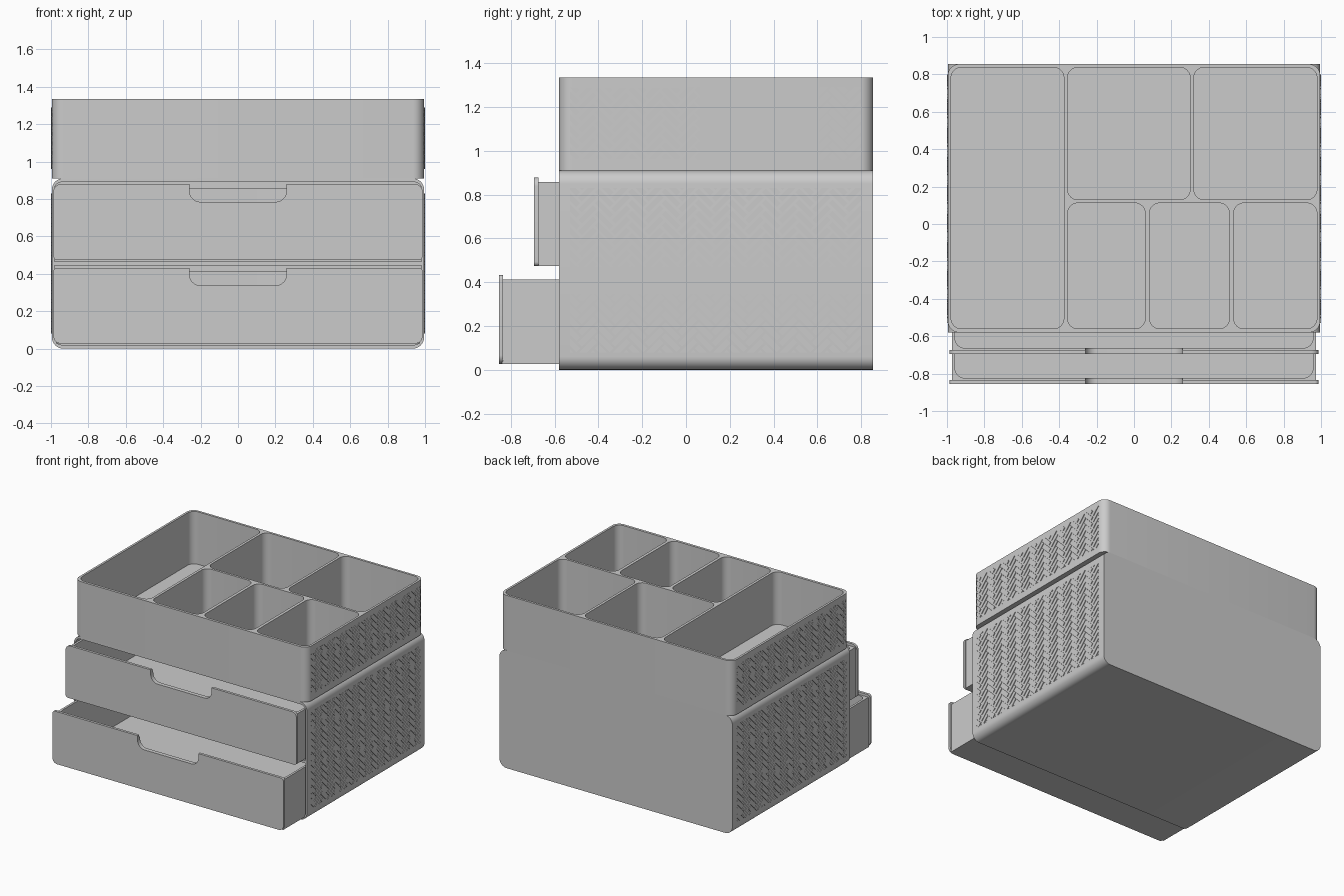
import bpy, bmesh, math
from mathutils import Vector, Matrix

cube = bpy.data.objects.get("Cube")
if cube:
    bpy.data.objects.remove(cube)

grey = bpy.data.materials.new("light grey plastic")
grey.use_nodes = True
COLOUR = (0.6, 0.6, 0.6, 1)
grey.diffuse_color = COLOUR
grey.node_tree.nodes["Principled BSDF"].inputs["Base Color"].default_value = COLOUR

FRONT, BACK, SIDE = -0.58, 0.855, 0.995


def finish(name, bm):
    bmesh.ops.recalc_face_normals(bm, faces=bm.faces)
    mesh = bpy.data.meshes.new(name)
    bm.to_mesh(mesh)
    bm.free()
    mesh.materials.append(grey)
    obj = bpy.data.objects.new(name, mesh)
    bpy.context.collection.objects.link(obj)
    return obj


def prism(name, u, v, depth, radii, axis):
    """Rounded rectangle extruded along z (u=x, v=y) or along y (u=x, v=z).
    radii: (low v corners, high v corners)."""
    bm = bmesh.new()
    lo, hi = radii
    corners = [(u[1], v[1], hi, 0), (u[0], v[1], hi, 1),
               (u[0], v[0], lo, 2), (u[1], v[0], lo, 3)]
    outline = []
    for cu, cv, r, quarter in corners:
        su = -1 if cu == u[1] else 1
        sv = -1 if cv == v[1] else 1
        steps = 8 if r else 0
        for i in range(steps + 1):
            a = math.pi / 2 * (quarter + i / max(steps, 1))
            outline.append((cu + su * r + r * math.cos(a) * (r > 0),
                            cv + sv * r + r * math.sin(a) * (r > 0)))

    def place(p, d):
        return (p[0], p[1], d) if axis == "z" else (p[0], d, p[1])
    rings = [[bm.verts.new(place(p, d)) for p in outline] for d in depth]
    bm.faces.new(rings[0])
    bm.faces.new(rings[1])
    for i in range(len(outline)):
        j = (i + 1) % len(outline)
        bm.faces.new((rings[0][i], rings[0][j], rings[1][j], rings[1][i]))
    return finish(name, bm)


def cut(body, cutters):
    for c in cutters:
        c.hide_render = True
        mod = body.modifiers.new("cut", "BOOLEAN")
        mod.operation, mod.solver, mod.object = "DIFFERENCE", "EXACT", c
    bpy.context.view_layer.update()
    baked = bpy.data.meshes.new_from_object(
        body.evaluated_get(bpy.context.evaluated_depsgraph_get()))
    body.modifiers.clear()
    body.data = baked
    for c in cutters:
        bpy.data.objects.remove(c)


def smooth(obj):
    bpy.ops.object.select_all(action="DESELECT")
    obj.select_set(True)
    bpy.context.view_layer.objects.active = obj
    bpy.ops.object.shade_smooth_by_angle(angle=math.radians(35))


# Cabinet shell with two drawer openings
cabinet = prism("cabinet", (-SIDE, SIDE), (0, 0.91), (FRONT, BACK), (0.06, 0.06), "y")
cut(cabinet, [
    prism("lower_opening", (-0.982, 0.982), (0.02, 0.445), (-0.7, 0.835), (0.04, 0), "y"),
    prism("upper_opening", (-0.982, 0.982), (0.465, 0.89), (-0.7, 0.835), (0, 0.04), "y")])
smooth(cabinet)


# Drawers: box, wider front panel and a finger notch through both
def drawer(name, front, base):
    low, high = (0.04, 0.02) if base < 0.2 else (0.02, 0.04)
    rear = front + 1.4
    body = prism(name + "_box", (-0.974, 0.974), (front + 0.015, rear),
                 (base, base + 0.385), (0.0, 0.03), "z")
    cavity = prism("cavity", (-0.957, 0.957), (front + 0.032, rear - 0.018),
                   (base + 0.02, base + 0.6), (0.05, 0.05), "z")
    panel = prism(name + "_front", (-0.987, 0.987), (base, base + 0.405),
                  (front, front + 0.02), (low, high), "y")
    for part, extra in ((body, [cavity]), (panel, [])):
        notch = prism("notch", (-0.26, 0.26), (base + 0.31, base + 0.6),
                      (front - 0.1, front + 0.1), (0.06, 0), "y")
        cut(part, extra + [notch])
        smooth(part)


drawer("lower_drawer", -0.855, 0.027)
drawer("upper_drawer", -0.695, 0.474)

# Top tray with six rounded compartments
tray = prism("tray", (-SIDE, SIDE), (FRONT, BACK), (0.91, 1.335), (0.06, 0.06), "z")
rear_row, front_row = (0.13, 0.837), (-0.56, 0.112)
pockets = [((-0.978, -0.375), (-0.56, 0.837)),
           ((-0.355, 0.30), rear_row), ((0.32, 0.978), rear_row),
           ((-0.355, 0.06), front_row), ((0.083, 0.51), front_row),
           ((0.533, 0.978), front_row)]
cut(tray, [prism("pocket", u, v, (0.93, 1.5), (0.055, 0.055), "z") for u, v in pockets])
smooth(tray)

# Small locating brackets on the tray floor
bm = bmesh.new()
for s in (-1, 1):
    for y, arms in ((0.696, (-1, 1)), (-0.41, (1,))):
        bars = [(s * 0.86, y, 0.008, 0.05)]
        bars += [(s * 0.84, y + a * 0.022, 0.05, 0.008) for a in arms]
        for x, by, w, d in bars:
            bmesh.ops.create_cube(bm, size=1, matrix=Matrix.Translation((x, by, 0.932))
                                  @ Matrix.Diagonal((w, d, 0.01, 1)))
finish("floor_brackets", bm)


# Raised herringbone texture on both sides
def herringbone(name, y_range, z_range, w=0.036, n=3):
    bm = bmesh.new()
    turn = Matrix.Rotation(math.pi / 4, 4, "X")
    mid = Vector((0, sum(y_range) / 2, sum(z_range) / 2))
    reach = 0.5 * math.hypot(y_range[1] - y_range[0], z_range[1] - z_range[0])
    count = int(reach / w) + 2 * n
    for k in range(-count, count):
        for m in range(-count // n, count // n):
            c = k + 2 * n * m
            for u, v, lu, lv in ((c + n / 2, k + 0.5, n, 1),
                                 (k + 0.5, c + n / 2 + 1, 1, n)):
                p = mid + turn @ Vector((0, u * w, v * w))
                if not (y_range[0] - w < p.y < y_range[1] + w
                        and z_range[0] - w < p.z < z_range[1] + w):
                    continue
                size = Matrix.Diagonal((0.006, lu * w - 0.012, lv * w - 0.012, 1))
                bmesh.ops.create_cube(bm, size=1, matrix=Matrix.Translation(
                    (SIDE + 0.002, p.y, p.z)) @ turn @ size)
    # Trim to a straight-edged field
    for axis, (a, b) in ((Vector((0, 1, 0)), y_range), (Vector((0, 0, 1)), z_range)):
        for limit, sign in ((a, -1), (b, 1)):
            bmesh.ops.bisect_plane(bm, geom=bm.verts[:] + bm.edges[:] + bm.faces[:],
                                   plane_co=axis * limit, plane_no=axis * sign,
                                   clear_outer=True)
    obj = finish(name, bm)
    mirror = obj.modifiers.new("mirror", "MIRROR")
    mirror.use_mirror_merge = False


herringbone("cabinet_side_texture", (-0.53, 0.80), (0.08, 0.83))
herringbone("tray_side_texture", (-0.53, 0.80), (0.96, 1.29))
